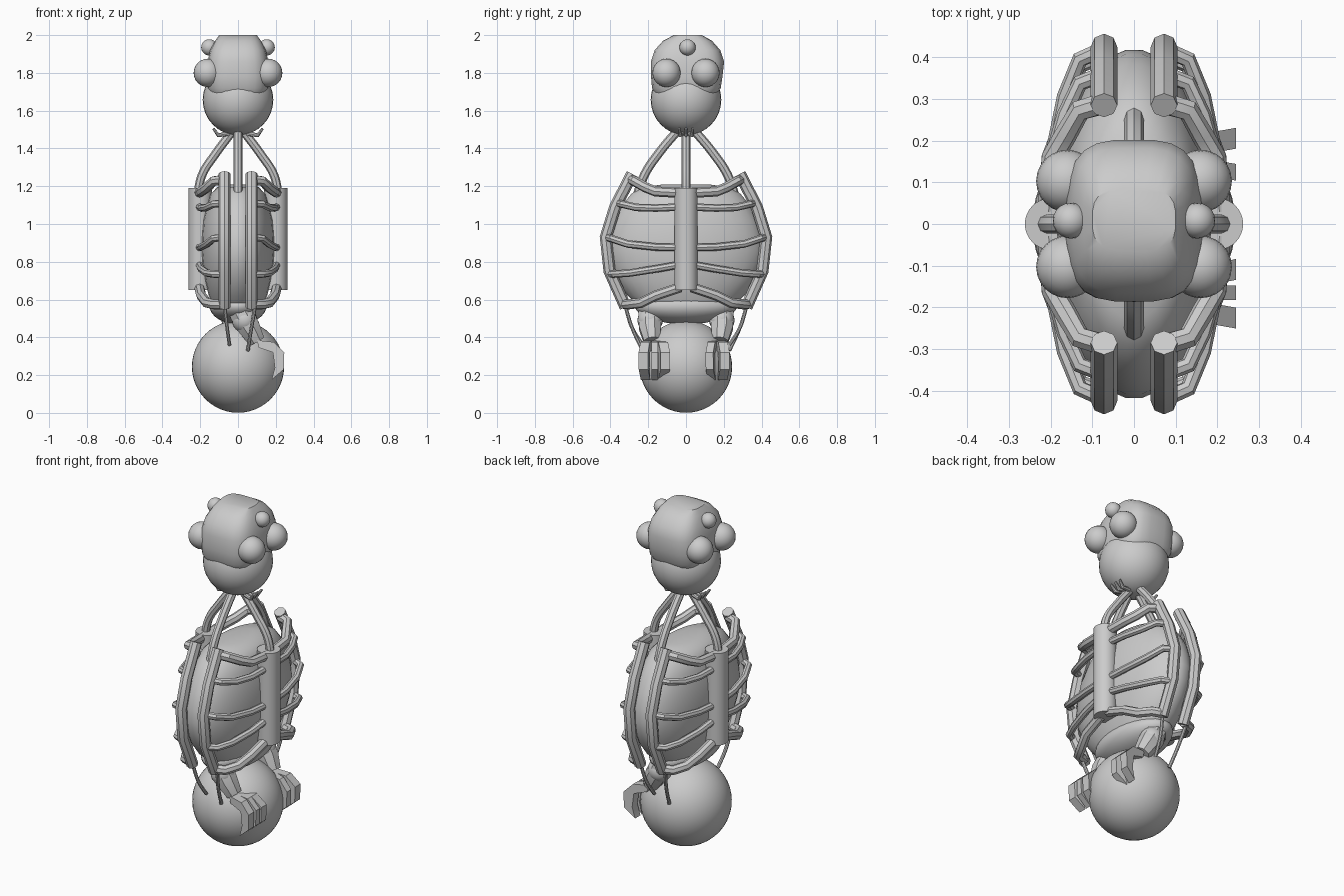
import bpy, bmesh, math
from mathutils import Vector

if "Cube" in bpy.data.objects:
    bpy.data.objects.remove(bpy.data.objects["Cube"])


def finish(ob, angle=40):
    bpy.ops.object.select_all(action='DESELECT')
    ob.select_set(True)
    bpy.context.view_layer.objects.active = ob
    bpy.ops.object.shade_smooth_by_angle(angle=math.radians(angle))
    return ob


def mesh_object(name, bm, angle=40):
    bmesh.ops.recalc_face_normals(bm, faces=bm.faces)
    me = bpy.data.meshes.new(name)
    bm.to_mesh(me)
    bm.free()
    ob = bpy.data.objects.new(name, me)
    bpy.context.collection.objects.link(ob)
    return finish(ob, angle)


def ball(name, loc, r, seg=32, scale=(1, 1, 1)):
    bpy.ops.mesh.primitive_uv_sphere_add(segments=seg, ring_count=seg // 2, radius=r, location=loc)
    ob = bpy.context.object
    ob.name, ob.scale = name, scale
    return finish(ob)


def tube(name, pts, r, radii=None, smooth=False):
    cu = bpy.data.curves.new(name, 'CURVE')
    cu.dimensions = '3D'
    cu.bevel_depth, cu.bevel_resolution, cu.use_fill_caps = r, 2, True
    cu.resolution_u = 6
    if smooth:
        sp = cu.splines.new('BEZIER')
        sp.bezier_points.add(len(pts) - 1)
        for b, p in zip(sp.bezier_points, pts):
            b.co, b.handle_left_type, b.handle_right_type = p, 'AUTO', 'AUTO'
    else:
        sp = cu.splines.new('POLY')
        sp.points.add(len(pts) - 1)
        for i, p in enumerate(pts):
            sp.points[i].co = (*p, 1)
            sp.points[i].radius = radii[i] if radii else 1
    ob = bpy.data.objects.new(name, cu)
    bpy.context.collection.objects.link(ob)
    bpy.ops.object.select_all(action='DESELECT')
    ob.select_set(True)
    bpy.context.view_layer.objects.active = ob
    bpy.ops.object.convert(target='MESH')
    return finish(bpy.context.object)


def loft(name, rings, n=24, power=1.0, angle=40):
    """Stack closed rings (z, half x, half y, y shift); power < 1 squares the corners."""
    bm, loops = bmesh.new(), []
    for z, rx, ry, cy in rings:
        loop = []
        for i in range(n):
            a = 2 * math.pi * (i + 0.5) / n
            c, s = math.cos(a), math.sin(a)
            loop.append(bm.verts.new((rx * math.copysign(abs(c) ** power, c),
                                      cy + ry * math.copysign(abs(s) ** power, s), z)))
        loops.append(loop)
    for a, b in zip(loops, loops[1:]):
        for i in range(n):
            bm.faces.new((a[i], a[(i + 1) % n], b[(i + 1) % n], b[i]))
    bm.faces.new(loops[0])
    bm.faces.new(loops[-1])
    return mesh_object(name, bm, angle)


# Ball base
ball("base_ball", (0, 0, 0.245), 0.244, 48)

# Flattened egg torso and lower belly
loft("torso", [(0.56, 0.13, 0.24, 0), (0.62, 0.155, 0.31, 0), (0.70, 0.175, 0.37, 0),
               (0.78, 0.188, 0.405, 0), (0.86, 0.195, 0.42, 0), (0.94, 0.192, 0.41, 0),
               (1.02, 0.185, 0.385, 0), (1.10, 0.165, 0.34, 0), (1.16, 0.145, 0.29, 0),
               (1.195, 0.11, 0.23, 0), (1.21, 0.05, 0.12, 0)], 32)
ball("belly", (0, 0, 0.565), 0.1, 32, (1.5, 2.7, 0.95))

# Rib cage: side columns, curved bars and ribs
bar_yz = [(0.285, 1.265), (0.375, 1.09), (0.425, 0.93), (0.405, 0.75), (0.32, 0.56)]
# rib: height at column, y and z where it meets the bar
ribs = [(1.165, 0.29, 1.235), (1.09, 0.36, 1.11), (0.875, 0.42, 0.93),
        (0.785, 0.405, 0.735), (0.665, 0.325, 0.575)]
for sx in (-1, 1):
    bpy.ops.mesh.primitive_cylinder_add(vertices=32, radius=0.062, depth=0.54,
                                        location=(sx * 0.2, 0, 0.92))
    bpy.context.object.name = "side_column"
    finish(bpy.context.object)
    for sy in (-1, 1):
        tube("chest_bar", [(sx * 0.072, sy * y, z) for y, z in bar_yz], 0.032)
        for k, (z0, y1, z1) in enumerate(ribs):
            sag = 0.015 if k < 4 else 0.03
            path = [(0.205, 0.03, 0), (0.195, 0.16, 0.25), (0.165, y1 * 0.73, 0.6),
                    (0.13, y1 * 0.94, 0.93), (0.072, y1, 1)]
            tube("rib", [(sx * x, sy * y, z0 + (z1 - z0) * t - sag * math.sin(math.pi * t))
                         for x, y, t in path], 0.027 if k in (0, 4) else 0.02)

# Neck struts down to the columns and torso
for s in (-1, 1):
    tube("neck_strut_side", [(s * 0.03, 0, 1.49), (s * 0.12, 0, 1.37),
                             (s * 0.19, 0, 1.26), (s * 0.215, 0, 1.15)], 0.023, smooth=True)
    tube("neck_strut_end", [(0, s * 0.04, 1.50), (0, s * 0.14, 1.38),
                            (0, s * 0.22, 1.26), (0, s * 0.262, 1.14)], 0.024, smooth=True)
    # Small collar claws
    for y in (-0.03, 0, 0.03):
        tube("collar_claw", [(s * 0.05, y * 0.5, 1.48), (s * 0.105, y, 1.47),
                             (s * 0.13, y * 1.2, 1.505)], 0.011, [1.3, 1, 0.6])

# Thin hooks under the rib cage
for s in (-1, 1):
    for x0, x1, z1 in ((-0.07, -0.045, 0.36), (0.09, 0.052, 0.33)):
        tube("hook", [(-s * x0, s * 0.32, 0.56), (-s * (x0 + x1) / 2, s * 0.285, 0.45),
                      (-s * x1, s * 0.23, z1)], 0.01, smooth=True)

# Stubby arms reaching to the right side, with curved wedge fingers
finger = [(0.10, 0.385), (0.19, 0.375), (0.245, 0.32), (0.242, 0.23),
          (0.178, 0.175), (0.195, 0.24), (0.185, 0.32), (0.11, 0.345)]
for s in (-1, 1):
    tube("arm", [(-0.02, s * 0.17, 0.60), (0.02, s * 0.19, 0.52), (0.06, s * 0.19, 0.45),
                 (0.10, s * 0.18, 0.38)], 0.066, [0.9, 1, 0.95, 0.7])
    ball("arm_joint", (0.035, s * 0.19, 0.49), 0.067, 24)
for y0, y1, w in ((-0.20, -0.225, 0.05), (-0.165, -0.165, 0.035), (-0.14, -0.11, 0.05),
                  (0.18, 0.205, 0.05), (0.15, 0.125, 0.04)):
    bm = bmesh.new()
    sides = [[bm.verts.new((x, y0 + (y1 - y0) * (x - 0.1) / 0.14 + d, z)) for x, z in finger]
             for d in (-w / 2, w / 2)]
    n = len(finger)
    for i in range(n):
        j = (i + 1) % n
        bm.faces.new((sides[0][i], sides[0][j], sides[1][j], sides[1][i]))
    for side in sides:
        bm.faces.new(side)
    mesh_object("finger", bm, 30)

# Head: round jaw with a squared dome on top
ball("jaw", (0, 0, 1.657), 0.187, 32)
loft("cranium", [(1.69, 0.150, 0.165, 0), (1.72, 0.163, 0.183, 0.002), (1.78, 0.168, 0.19, 0.004),
                 (1.86, 0.162, 0.195, 0.008), (1.92, 0.148, 0.175, 0.008),
                 (1.97, 0.122, 0.13, 0.008), (2.0, 0.10, 0.075, 0.01)], 24, 0.62, 35)

# Eyes: two large and one small on each side
for sx in (-1, 1):
    for sy in (-1, 1):
        ball("large_eye", (sx * 0.16, sy * 0.103, 1.80), 0.075, 24)
    ball("small_eye", (sx * 0.152, 0.008, 1.935), 0.043, 20)
